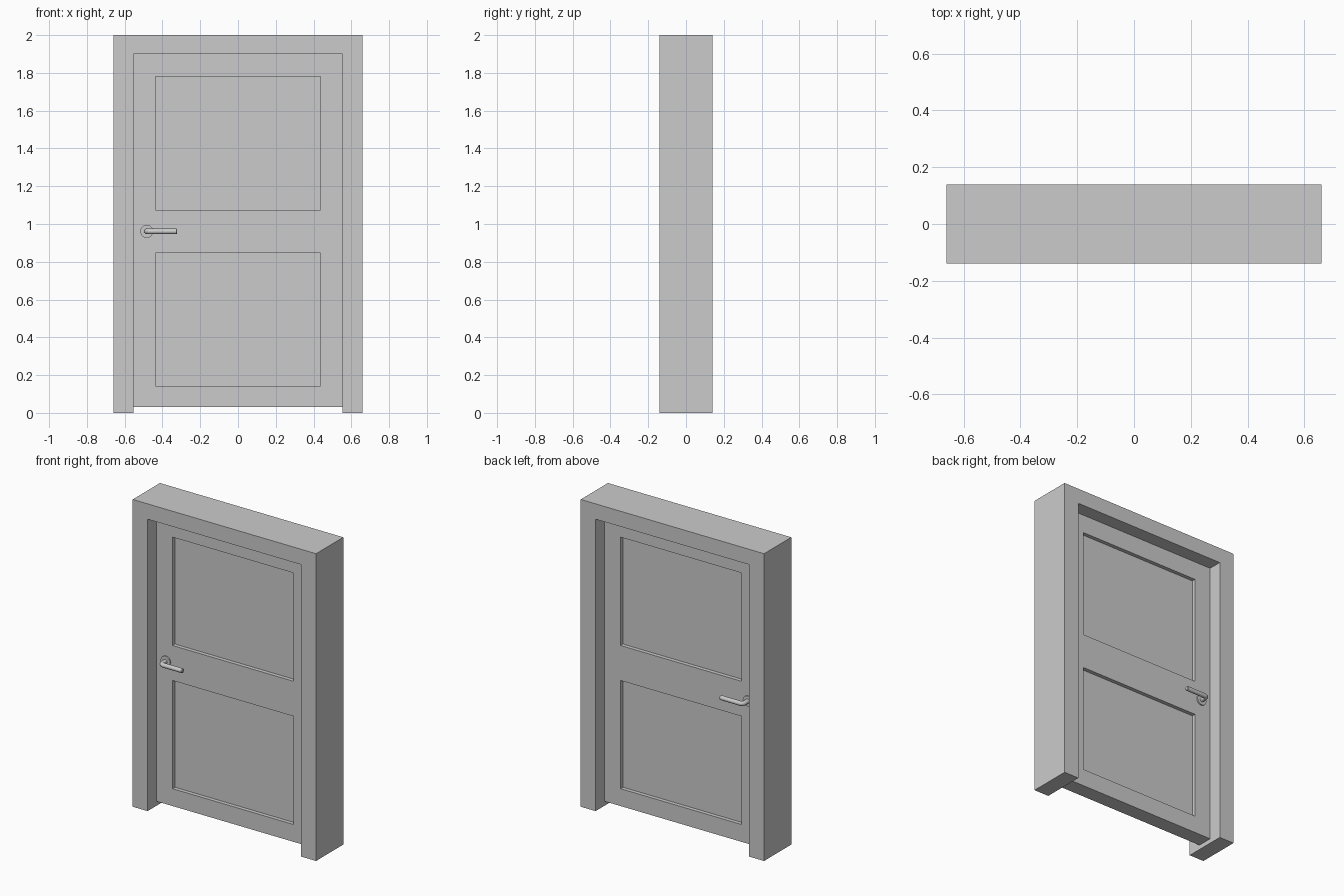
import bpy, bmesh, math
from mathutils import Matrix, Vector

if "Cube" in bpy.data.objects:
    bpy.data.objects.remove(bpy.data.objects["Cube"])


def add_object(name, bm, smooth=False):
    bmesh.ops.recalc_face_normals(bm, faces=bm.faces)
    mesh = bpy.data.meshes.new(name)
    bm.to_mesh(mesh)
    bm.free()
    obj = bpy.data.objects.new(name, mesh)
    bpy.context.collection.objects.link(obj)
    if smooth:
        bpy.ops.object.select_all(action='DESELECT')
        bpy.context.view_layer.objects.active = obj
        obj.select_set(True)
        bpy.ops.object.shade_smooth_by_angle(angle=math.radians(40))
    return obj


def extrude_y(bm, depth):
    res = bmesh.ops.extrude_face_region(bm, geom=bm.faces[:])
    verts = [g for g in res["geom"] if isinstance(g, bmesh.types.BMVert)]
    bmesh.ops.translate(bm, verts=verts, vec=(0, depth, 0))


# Door frame: upside-down U profile, extruded through the wall
W, IN, TOP, HEAD, D = 0.66, 0.553, 2.0, 1.90, 0.14
bm = bmesh.new()
profile = [(-W, 0), (-IN, 0), (-IN, HEAD), (IN, HEAD), (IN, 0), (W, 0), (W, TOP), (-W, TOP)]
bm.faces.new([bm.verts.new((x, -D, z)) for x, z in profile])
extrude_y(bm, 2 * D)
add_object("door_frame", bm)

# Door leaf: gridded slab with two panels sunk into each side
T, RECESS = 0.05, 0.025
xs = [-IN, -0.436, 0.436, IN]
zs = [0.03, 0.143, 0.847, 1.075, 1.78, HEAD]
bm = bmesh.new()
grid = [[bm.verts.new((x, -T, z)) for x in xs] for z in zs]
for j in range(len(zs) - 1):
    for i in range(len(xs) - 1):
        bm.faces.new((grid[j][i], grid[j][i + 1], grid[j + 1][i + 1], grid[j + 1][i]))
extrude_y(bm, 2 * T)
bmesh.ops.recalc_face_normals(bm, faces=bm.faces)
panels = []
for f in bm.faces:
    c = f.calc_center_median()
    in_panel = abs(c.x) < 0.1 and (0.15 < c.z < 0.84 or 1.08 < c.z < 1.77)
    if in_panel and abs(c.y) > T * 0.9:
        panels.append(f)
for f in bmesh.ops.extrude_discrete_faces(bm, faces=panels)["faces"]:
    side = math.copysign(1, f.calc_center_median().y)
    bmesh.ops.translate(bm, verts=f.verts[:], vec=(0, -side * RECESS, 0))
add_object("door_leaf", bm)

# Lever handles: bent round bar swept along a path, plus a round rose
HX, HZ, R, REACH, BEND, SEG = -0.483, 0.961, 0.0145, 0.106, 0.022, 16
path = [(HX, T - 0.005)]
for k in range(9):
    a = math.pi / 2 * k / 8
    path.append((HX + BEND * (1 - math.cos(a)), REACH - BEND * (1 - math.sin(a))))
path += [(-0.326, REACH), (-0.322, REACH)]
radii = [R] * (len(path) - 1) + [R * 0.75]

for side, label in ((-1, "front"), (1, "back")):
    bm = bmesh.new()
    rings = []
    for k, (x, y) in enumerate(path):
        a, b = path[max(k - 1, 0)], path[min(k + 1, len(path) - 1)]
        t = Vector((b[0] - a[0], b[1] - a[1])).normalized()
        ring = []
        for s in range(SEG):
            ang = 2 * math.pi * s / SEG
            u, v = radii[k] * math.cos(ang), radii[k] * math.sin(ang)
            ring.append(bm.verts.new((x - t.y * u, side * (y + t.x * u), HZ + v)))
        rings.append(ring)
    for r0, r1 in zip(rings, rings[1:]):
        for s in range(SEG):
            n = (s + 1) % SEG
            bm.faces.new((r0[s], r0[n], r1[n], r1[s]))
    bm.faces.new(rings[0])
    bm.faces.new(rings[-1])
    add_object(label + "_lever", bm, True)

    bm = bmesh.new()
    place = Matrix.Translation((HX, side * (T + 0.003), HZ)) @ Matrix.Rotation(math.pi / 2, 4, 'X')
    bmesh.ops.create_cone(bm, cap_ends=True, segments=32, radius1=0.034, radius2=0.034,
                          depth=0.01, matrix=place)
    add_object(label + "_rose", bm, True)
